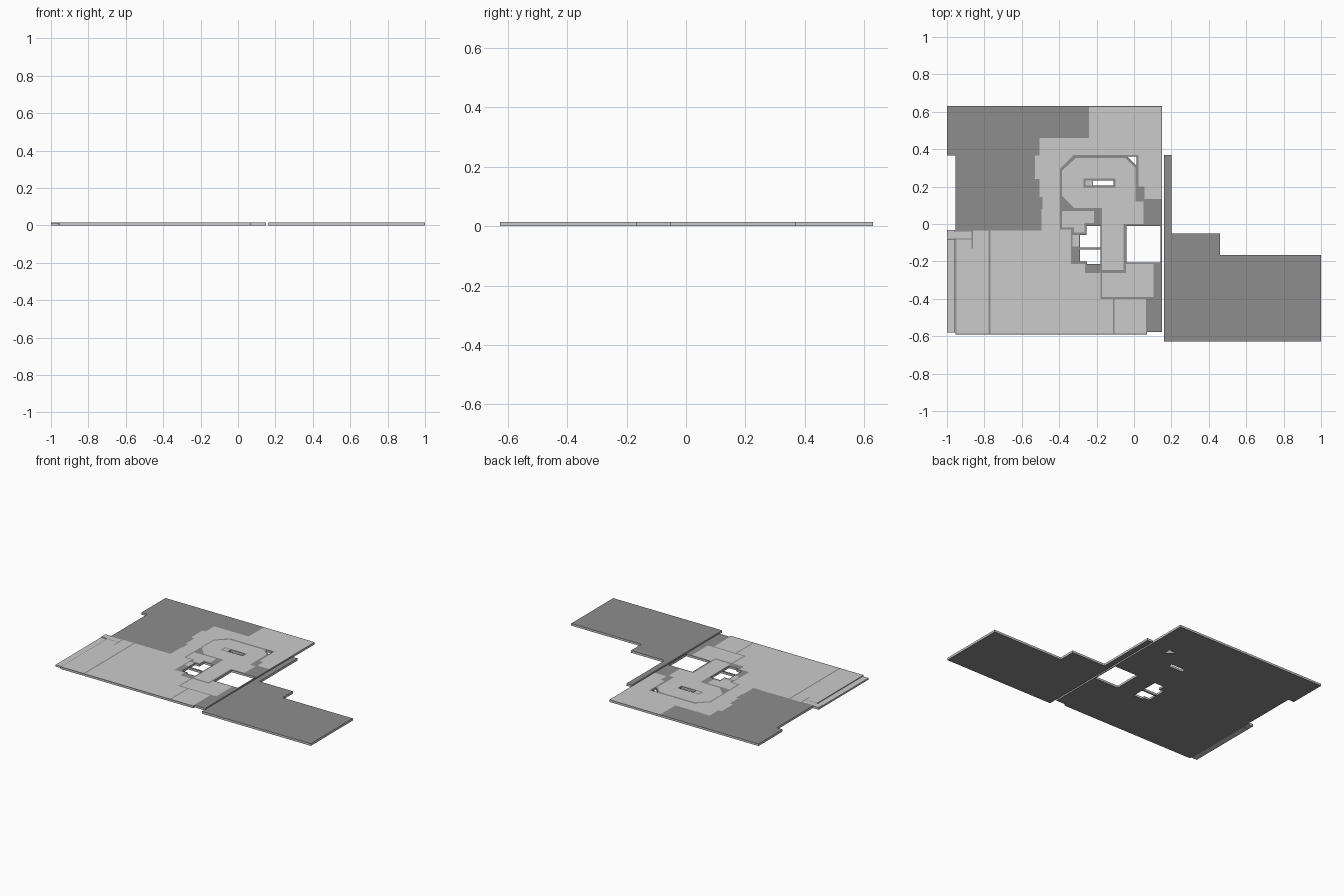
import bpy, bmesh

TOP = 0.0146      # slab thickness
FLOOR = 0.015     # room floor finish, just above the slab


def material(name, v):
    m = bpy.data.materials.new(name)
    m.diffuse_color = (v, v, v, 1)
    return m


PALE = material("pale_grey", 0.8)
DARK = material("dark_grey", 0.27)


def rect(x0, y0, x1, y1):
    return [(x0, y0), (x1, y0), (x1, y1), (x0, y1)]


def plate(name, loops, z, height=0.0, dark=False):
    """Fill an outline (later loops are holes), optionally extruded to a solid."""
    bm = bmesh.new()
    edges = []
    for loop in loops:
        vs = [bm.verts.new((x, y, z)) for x, y in loop]
        edges += [bm.edges.new((vs[i - 1], vs[i])) for i in range(len(vs))]
    bmesh.ops.triangle_fill(bm, edges=edges, use_beauty=True, use_dissolve=False)
    bm.normal_update()
    for f in bm.faces:
        if f.normal.z < 0:
            f.normal_flip()
    if height:
        res = bmesh.ops.extrude_face_region(bm, geom=bm.faces[:], use_keep_orig=True)
        up = [v for v in res["geom"] if isinstance(v, bmesh.types.BMVert)]
        bmesh.ops.translate(bm, verts=up, vec=(0, 0, height))
        bmesh.ops.recalc_face_normals(bm, faces=bm.faces[:])
    bm.normal_update()
    if dark:
        for f in bm.faces:
            f.material_index = int(abs(f.normal.z) > 0.5)
    me = bpy.data.meshes.new(name)
    bm.to_mesh(me)
    bm.free()
    me.materials.append(PALE)
    if dark:
        me.materials.append(DARK)
    ob = bpy.data.objects.new(name, me)
    bpy.context.collection.objects.link(ob)
    return ob


# Main slab with its stair, shaft and service openings
main_outline = [(-1, 0.63), (0.15, 0.63), (0.15, -0.577), (0.07, -0.577),
                (0.07, -0.592), (-0.955, -0.592), (-0.955, 0.365), (-1, 0.365)]
stair_opening = rect(-0.04, -0.207, 0.143, -0.012)
upper_shaft = [(-0.255, -0.012), (-0.18, -0.012), (-0.18, -0.125),
               (-0.29, -0.125), (-0.29, -0.06), (-0.255, -0.06)]
lower_shaft = [(-0.29, -0.137), (-0.18, -0.137), (-0.18, -0.215),
               (-0.25, -0.215), (-0.25, -0.2), (-0.29, -0.2)]
slot = rect(-0.22, 0.205, -0.11, 0.233)
corner_duct = [(-0.035, 0.36), (0.014, 0.36), (0.014, 0.312)]
plate("main_slab", [main_outline, stair_opening, upper_shaft, lower_shaft, slot, corner_duct],
      0, TOP, dark=True)

# Neighbouring slab beyond the expansion joint
plate("side_slab", [[(0.16, -0.627), (1, -0.627), (1, -0.165), (0.46, -0.165),
                     (0.46, -0.05), (0.2, -0.05), (0.2, 0.37), (0.16, 0.37)]],
      0, FLOOR, dark=True)

# Lower terrace strip and landing on the left edge
plate("terrace_strip", [rect(-1, -0.58, -0.957, -0.08)], 0, 0.012)
plate("terrace_landing", [rect(-1, -0.078, -0.957, -0.032)], 0, FLOOR)

# Room floors, leaving the wall lines as dark gaps
plate("landing_floor", [rect(-0.957, -0.078, -0.868, -0.04)], FLOOR)
plate("west_room_floor", [[(-0.95, -0.585), (-0.778, -0.585), (-0.778, -0.035),
                           (-0.86, -0.035), (-0.86, -0.13), (-0.868, -0.13),
                           (-0.868, -0.083), (-0.95, -0.083)]], FLOOR)
plate("hall_floor", [[
    (-0.768, -0.035), (-0.495, -0.035), (-0.495, 0.08), (-0.488, 0.08), (-0.488, 0.145),
    (-0.505, 0.145), (-0.505, 0.24), (-0.53, 0.24), (-0.53, 0.365), (-0.505, 0.365),
    (-0.505, 0.46), (-0.24, 0.46), (-0.24, 0.625), (0.147, 0.625), (0.147, 0.135),
    (0.055, 0.135), (0.055, 0.2), (0.025, 0.2), (0.025, 0.37), (-0.32, 0.37),
    (-0.395, 0.295), (-0.395, -0.03), (-0.337, -0.03), (-0.337, -0.215), (-0.262, -0.215),
    (-0.262, -0.262), (-0.18, -0.262), (-0.18, -0.4), (-0.112, -0.4), (-0.112, -0.586),
    (-0.768, -0.586)]], FLOOR)
plate("octagon_and_corridor_floor", [
    [(-0.312, 0.352), (-0.045, 0.352), (0.008, 0.3), (0.008, 0.12), (0.05, 0.12),
     (0.05, 0.0), (-0.055, 0.0), (-0.055, -0.245), (-0.17, -0.245), (-0.17, 0.085),
     (-0.32, 0.085), (-0.385, 0.15), (-0.385, 0.285)],
    rect(-0.27, 0.195, -0.1, 0.243)], FLOOR)
plate("slot_ledge_floor", [rect(-0.26, 0.205, -0.222, 0.233)], FLOOR)
plate("small_room_floor", [[(-0.385, 0.07), (-0.215, 0.07), (-0.215, 0.005), (-0.265, 0.005),
                            (-0.265, -0.045), (-0.32, -0.045), (-0.32, -0.02),
                            (-0.385, -0.02)]], FLOOR)
plate("shaft_lobby_floor", [rect(-0.328, -0.12, -0.295, -0.06)], FLOOR)
plate("east_room_floor", [[(-0.17, -0.262), (-0.042, -0.262), (-0.042, -0.215),
                           (0.105, -0.215), (0.105, -0.39), (-0.17, -0.39)]], FLOOR)
plate("south_room_floor", [rect(-0.103, -0.586, 0.065, -0.4)], FLOOR)
